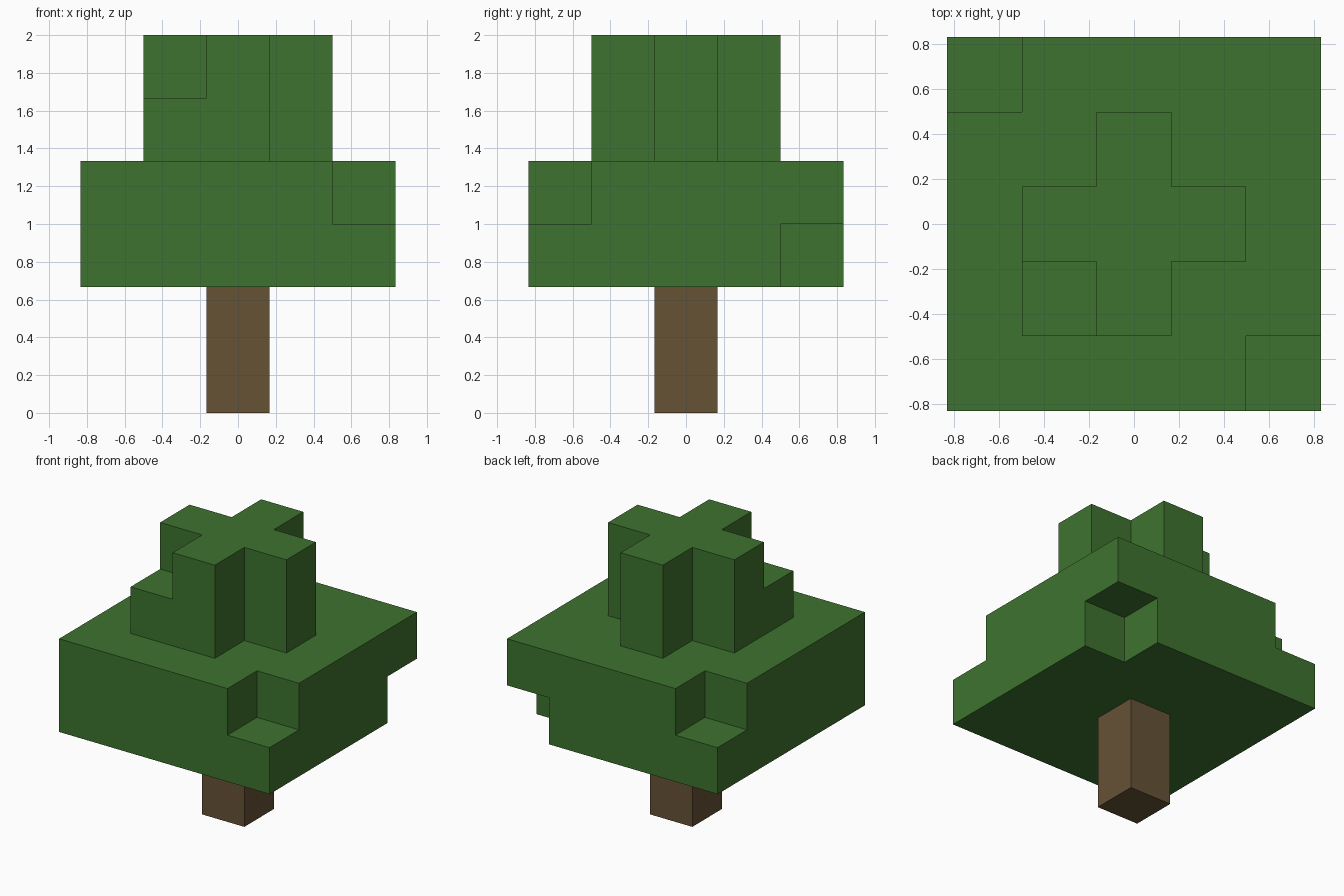
import bpy
import bmesh
from mathutils import Vector

if "Cube" in bpy.data.objects:
    bpy.data.objects.remove(bpy.data.objects["Cube"])

U = 1 / 3  # edge length of one block


def material(name, color):
    m = bpy.data.materials.new(name)
    m.diffuse_color = (*color, 1)
    m.use_nodes = True
    m.node_tree.nodes["Principled BSDF"].inputs["Base Color"].default_value = m.diffuse_color
    return m


def blocks(xs, ys, zs):
    return {(x, y, z) for x in xs for y in ys for z in zs}


def build(name, cells, solid, mat):
    """Make a shell of the cells, leaving out faces hidden against solid ones."""
    bm = bmesh.new()
    for cell in cells:
        center = Vector((cell[0], cell[1], cell[2] + 0.5))
        for axis in range(3):
            for sign in (-1, 1):
                n = Vector((0, 0, 0))
                n[axis] = sign
                if tuple(c + int(d) for c, d in zip(cell, n)) in solid:
                    continue
                u = Vector((0, 0, 0))
                u[(axis + 1) % 3] = 0.5
                v = n.cross(u)
                mid = center + n * 0.5
                corners = (mid - u - v, mid + u - v, mid + u + v, mid - u + v)
                bm.faces.new([bm.verts.new(p * U) for p in corners])
    bmesh.ops.remove_doubles(bm, verts=bm.verts, dist=0.001)
    mesh = bpy.data.meshes.new(name)
    bm.to_mesh(mesh)
    bm.free()
    mesh.materials.append(mat)
    bpy.context.collection.objects.link(bpy.data.objects.new(name, mesh))


bark = material("bark_brown", (0.133, 0.084, 0.036))
leaf = material("leaf_green", (0.048, 0.171, 0.028))

# Trunk: a single column
trunk = blocks([0], [0], range(2))

# Wide lower canopy with three corner blocks missing
wide = range(-2, 3)
lower = blocks(wide, wide, (2, 3)) - {(2, -2, 3), (-2, 2, 3), (2, 2, 2)}

# Cross-shaped crown with one extra corner block low at the front left
arm = range(-1, 2)
crown = blocks(arm, [0], (4, 5)) | blocks([0], arm, (4, 5)) | {(-1, -1, 4)}

tree = trunk | lower | crown
build("trunk", trunk, tree, bark)
build("lower_canopy", lower, tree, leaf)
build("crown", crown, tree, leaf)
